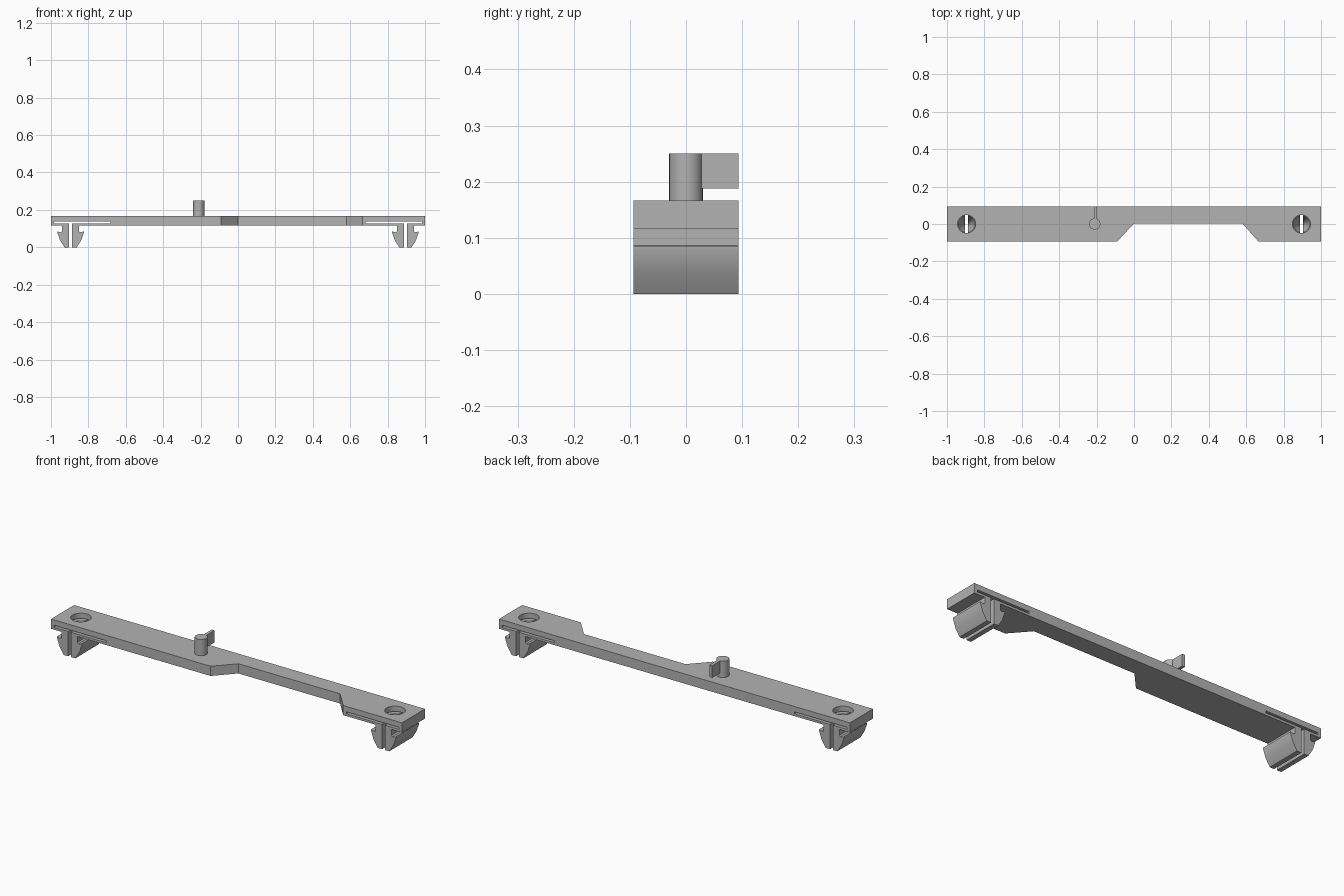
import bpy
import bmesh
import math
from mathutils import Matrix

cube = bpy.data.objects.get("Cube")
if cube:
    bpy.data.objects.remove(cube, do_unlink=True)

grey = bpy.data.materials.new("plain_grey")
grey.use_nodes = True
grey.diffuse_color = (0.45, 0.45, 0.45, 1)
grey.node_tree.nodes["Principled BSDF"].inputs["Base Color"].default_value = grey.diffuse_color

HALF_Y = 0.094      # half depth of the bar
BOTTOM, TOP = 0.116, 0.166
CLIP_X = 0.895      # clip and hole position
PIN_X = -0.21


def finish(name, bm):
    bmesh.ops.recalc_face_normals(bm, faces=bm.faces)
    mesh = bpy.data.meshes.new(name)
    bm.to_mesh(mesh)
    bm.free()
    mesh.materials.append(grey)
    obj = bpy.data.objects.new(name, mesh)
    bpy.context.collection.objects.link(obj)
    return obj


def prism(name, points, offset):
    """Extrude a closed outline of 3D points along an offset."""
    bm = bmesh.new()
    face = bm.faces.new([bm.verts.new(p) for p in points])
    new = bmesh.ops.extrude_face_region(bm, geom=[face])["geom"]
    bmesh.ops.translate(bm, vec=offset, verts=[v for v in new if isinstance(v, bmesh.types.BMVert)])
    return finish(name, bm)


def box(name, x0, x1, y0, y1, z0, z1):
    corners = [(x0, y0, z0), (x1, y0, z0), (x1, y1, z0), (x0, y1, z0)]
    return prism(name, corners, (0, 0, z1 - z0))


def frustum(name, x, r_low, r_high, z0, z1):
    bm = bmesh.new()
    bmesh.ops.create_cone(bm, cap_ends=True, segments=48, radius1=r_low, radius2=r_high,
                          depth=z1 - z0, matrix=Matrix.Translation((x, 0, (z0 + z1) / 2)))
    return finish(name, bm)


def select(obj):
    bpy.ops.object.select_all(action="DESELECT")
    obj.select_set(True)
    bpy.context.view_layer.objects.active = obj


def cut(obj, cutter):
    cutter.hide_render = True
    mod = obj.modifiers.new("cut", "BOOLEAN")
    mod.operation, mod.solver, mod.object = "DIFFERENCE", "EXACT", cutter
    select(obj)
    bpy.ops.object.modifier_apply(modifier=mod.name)
    bpy.data.objects.remove(cutter, do_unlink=True)


def smooth(obj):
    select(obj)
    bpy.ops.object.shade_smooth_by_angle(angle=math.radians(30))


# Bar with a recess in its front edge
outline = [(-1, -HALF_Y), (-0.09, -HALF_Y), (0, 0.003), (0.58, 0.003),
           (0.665, -HALF_Y), (1, -HALF_Y), (1, HALF_Y), (-1, HALF_Y)]
bar = prism("bar", [(x, y, BOTTOM) for x, y in outline], (0, 0, TOP - BOTTOM))

# Half of a snap clip: centre gap, taper, barb and neck
leg_profile = [(0.008, 0), (0.033, 0), (0.057, 0.038), (0.071, 0.079), (0.071, 0.085),
               (0.052, 0.08), (0.045, 0.086), (0.045, 0.121), (0.008, 0.121)]

for side, label in ((-1, "right"), (1, "left")):
    cx = side * CLIP_X
    # Flexing slit, split below it, and round hole above it
    inner, outer = sorted((side * 0.683, side * 0.983))
    cut(bar, box("slit_cutter", inner, outer, -0.2, 0.2, 0.128, 0.138))
    cut(bar, box("split_cutter", cx - 0.008, cx + 0.008, -0.2, 0.2, 0.05, 0.133))
    cut(bar, frustum("hole_cutter", cx, 0.048, 0.048, 0.134, 0.2))
    cut(bar, frustum("cone_cutter", cx, 0.012, 0.048, 0.03, 0.136))
    # Two mirrored clip legs with a tapered bore
    for hand, which in ((-1, "right"), (1, "left")):
        points = [(cx + hand * x, -HALF_Y, z) for x, z in leg_profile]
        leg = prism(f"{label}_clip_{which}_leg", points, (0, 2 * HALF_Y, 0))
        cut(leg, frustum("cone_cutter", cx, 0.012, 0.048, 0.03, 0.136))
        smooth(leg)
smooth(bar)

# Upright pin with a thin fin towards the back
smooth(frustum("pin", PIN_X, 0.03, 0.03, TOP - 0.005, 0.25))
box("pin_fin", PIN_X - 0.005, PIN_X + 0.011, 0.02, HALF_Y, 0.188, 0.2498)
